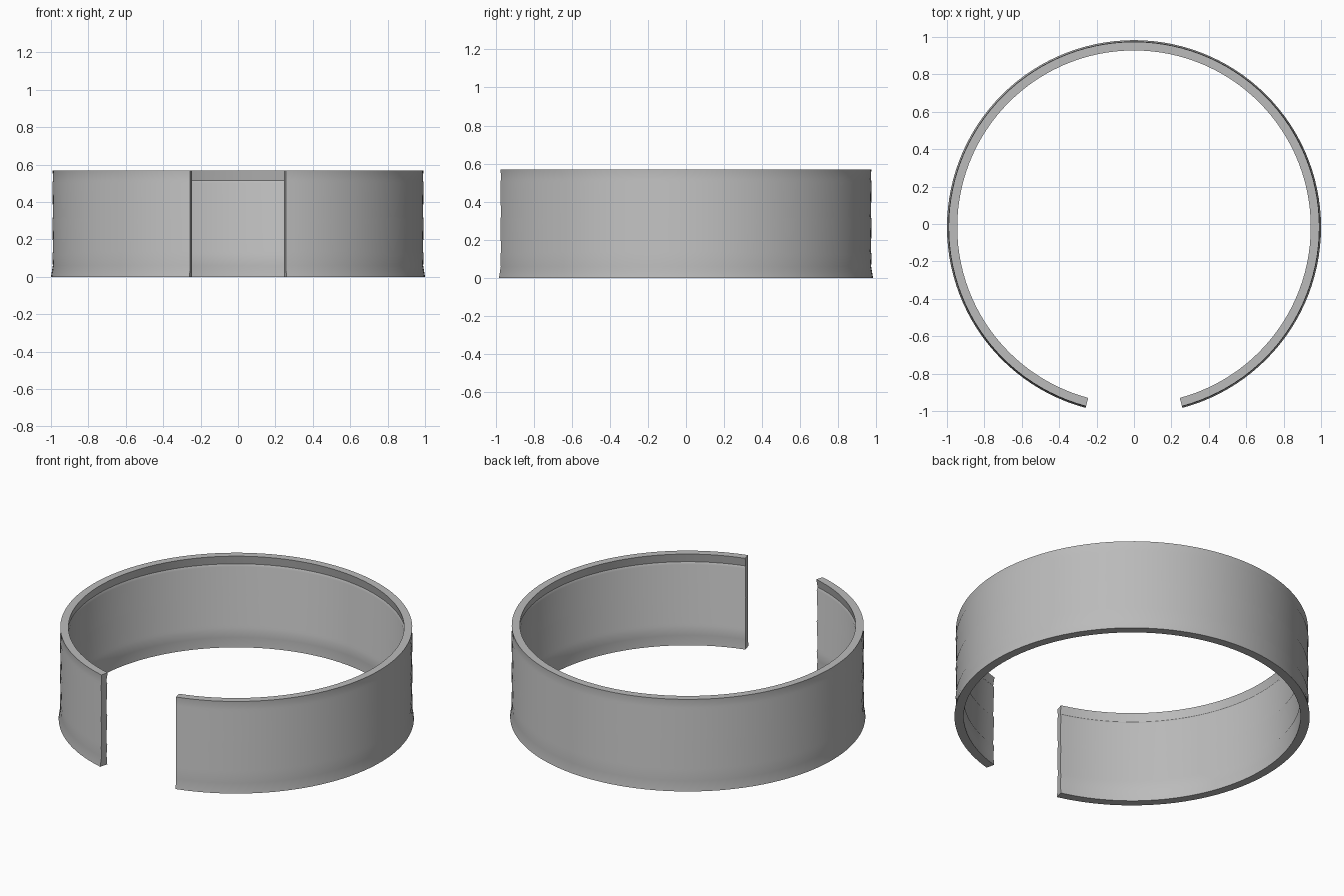
import bpy, bmesh, math
from mathutils import Vector

cube = bpy.data.objects.get("Cube")
if cube:
    bpy.data.objects.remove(cube, do_unlink=True)

HEIGHT = 0.568
GAP = math.radians(15)          # half of the front opening
CENTRE_Y = -(1 - math.cos(GAP)) / 2
LEDGES = (0.13, 0.315, 0.51)

# Single metal colour
metal = bpy.data.materials.new("grey metal")
metal.use_nodes = True
colour = (0.5, 0.5, 0.5, 1)
metal.diffuse_color = colour
metal.node_tree.nodes["Principled BSDF"].inputs["Base Color"].default_value = colour


def wall_side(foot, wall, rim, step):
    """Wall outline from bottom to top, with a small upward ledge at each course."""
    points = [(foot, 0), (wall + step * 0.3, 0.06)]
    for z in LEDGES:
        points += [(wall + step, z - 0.008), (wall, z + 0.006)]
    return points + [(rim, HEIGHT)]


# Cross-section: stepped outside, stepped inside
outside = wall_side(1.0, 0.989, 0.991, 0.004)
inside = wall_side(0.948, 0.955, 0.945, -0.007)
section = outside + inside[::-1]

# Sweep the section around the open ring
bm = bmesh.new()
start = Vector((math.sin(GAP), -math.cos(GAP), 0))
verts = [bm.verts.new(start * r + Vector((0, CENTRE_Y, z))) for r, z in section]
end_cap = bm.faces.new(verts)
bmesh.ops.spin(bm, geom=[end_cap], cent=(0, CENTRE_Y, 0), axis=(0, 0, 1),
               angle=2 * math.pi - 2 * GAP, steps=110, use_duplicate=False)
# Close the starting end if the sweep left it open
rim = [e for e in bm.edges if e.is_boundary]
if rim:
    bmesh.ops.holes_fill(bm, edges=rim, sides=0)
bmesh.ops.recalc_face_normals(bm, faces=bm.faces)

mesh = bpy.data.meshes.new("open_band")
bm.to_mesh(mesh)
bm.free()
band = bpy.data.objects.new("open_band", mesh)
mesh.materials.append(metal)
bpy.context.collection.objects.link(band)
bpy.ops.object.select_all(action="DESELECT")
band.select_set(True)
bpy.context.view_layer.objects.active = band
bpy.ops.object.shade_smooth_by_angle(angle=math.radians(35))
